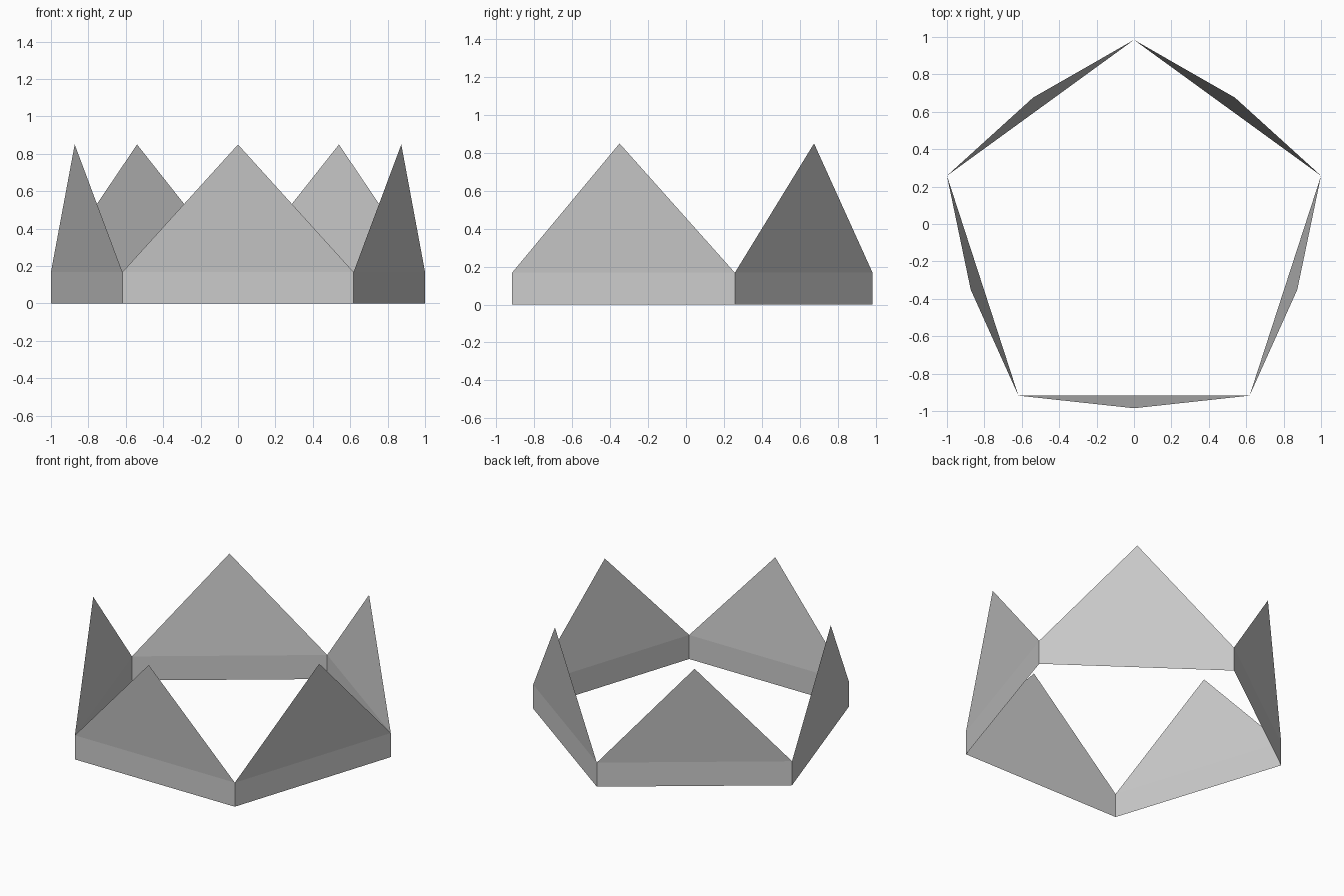
import bpy, bmesh
from math import sin, cos, pi

if "Cube" in bpy.data.objects:
    bpy.data.objects.remove(bpy.data.objects["Cube"])

R = 1.0515        # corner radius of the five-sided band
TIP_R = 0.918     # radius of the outward-leaning points
CY = -0.067       # centre of the pentagon in y
BAND_H, TIP_H = 0.168, 0.85
N = 5


def polar(bm, r, a, z):
    return bm.verts.new((r * sin(a), CY + r * cos(a), z))


bm = bmesh.new()
step = 2 * pi / N

# Corner and tip rings
low = [polar(bm, R, i * step, 0) for i in range(N)]
high = [polar(bm, R, i * step, BAND_H) for i in range(N)]
tips = [polar(bm, TIP_R, (i + 0.5) * step, TIP_H) for i in range(N)]

# Upright band panel and leaning triangular point on each side
for i in range(N):
    j = (i + 1) % N
    bm.faces.new((low[j], low[i], high[i], high[j]))
    bm.faces.new((high[j], high[i], tips[i]))

mesh = bpy.data.meshes.new("crown")
bm.to_mesh(mesh)
bm.free()
crown = bpy.data.objects.new("crown", mesh)
bpy.context.collection.objects.link(crown)
